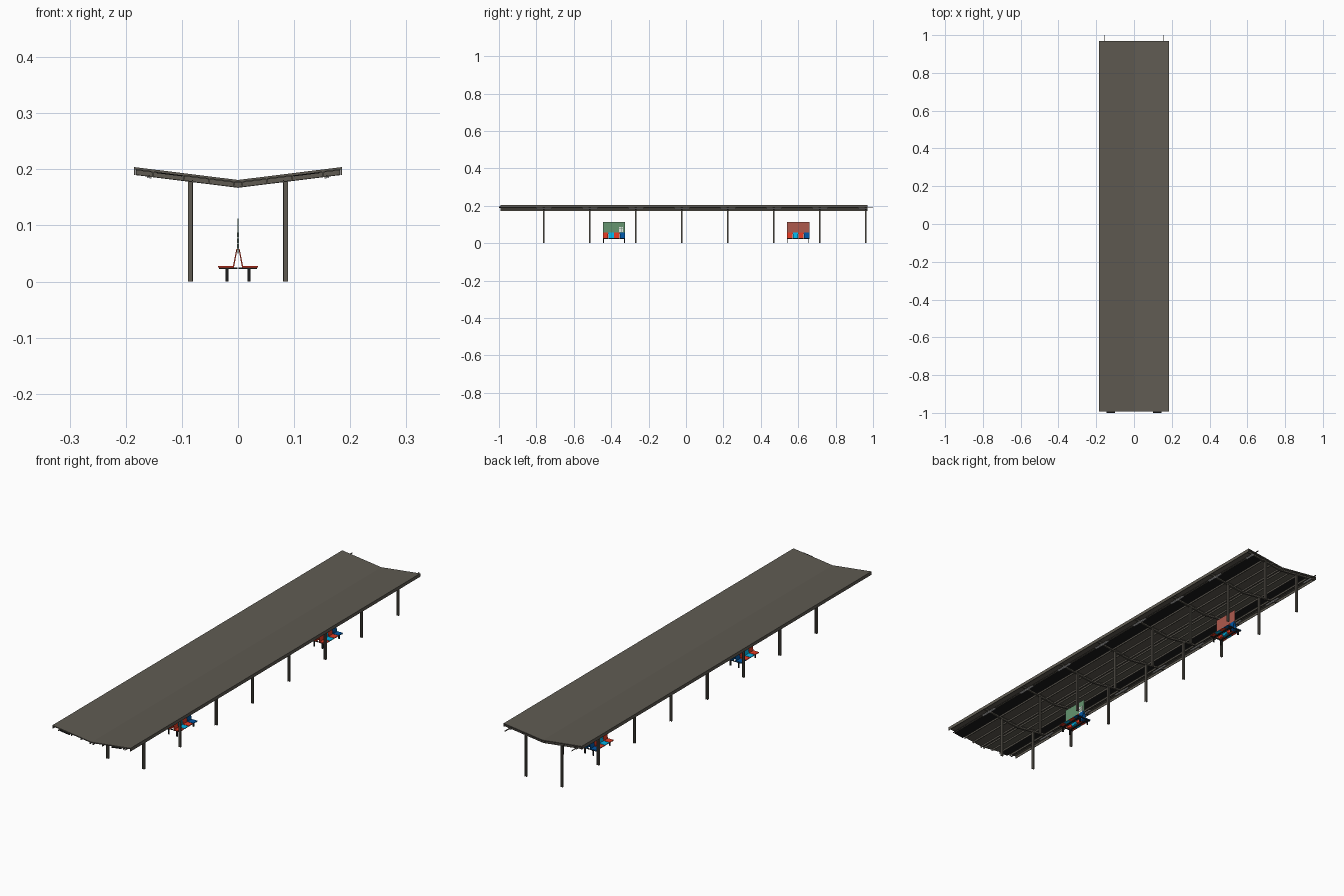
import bpy, bmesh

if "Cube" in bpy.data.objects:
    bpy.data.objects.remove(bpy.data.objects["Cube"])


def material(name, r, g, b):
    m = bpy.data.materials.new(name)
    m.diffuse_color = (r, g, b, 1)
    m.use_nodes = True
    m.node_tree.nodes["Principled BSDF"].inputs["Base Color"].default_value = m.diffuse_color
    return m


GREY = material("steel grey", 0.115, 0.105, 0.085)
BLACK = material("black", 0.012, 0.012, 0.012)
RED = material("seat red", 0.75, 0.04, 0.015)
CYAN = material("seat light blue", 0.0, 0.45, 0.8)
BLUE = material("seat dark blue", 0.0, 0.09, 0.36)
GREEN = material("panel green", 0.13, 0.30, 0.16)
BRICK = material("panel red", 0.42, 0.10, 0.075)
WHITE = material("white", 0.8, 0.8, 0.8)

SLOPE = 0.124
Y0, Y1 = -0.992, 0.97
ROWS = [-0.76 + 0.2459 * i for i in range(8)]


def top(x):
    """Height of the roof surface, a shallow V."""
    return 0.181 + SLOPE * abs(x)


def prisms(name, mat, parts):
    """Join prisms; each is (xz profile points, y start, y end)."""
    bm = bmesh.new()
    for pts, a, b in parts:
        f = [bm.verts.new((x, a, z)) for x, z in pts]
        k = [bm.verts.new((x, b, z)) for x, z in pts]
        n = len(pts)
        bm.faces.new(f)
        bm.faces.new(k[::-1])
        for i in range(n):
            j = (i + 1) % n
            bm.faces.new((f[j], f[i], k[i], k[j]))
    bmesh.ops.recalc_face_normals(bm, faces=bm.faces)
    me = bpy.data.meshes.new(name)
    bm.to_mesh(me)
    bm.free()
    me.materials.append(mat)
    ob = bpy.data.objects.new(name, me)
    bpy.context.collection.objects.link(ob)
    return ob


def rect(x0, x1, z0, z1):
    return [(x0, z0), (x1, z0), (x1, z1), (x0, z1)]


def strips(x0, x1, d0, d1, a, b):
    """Mirrored pair of strips lying d0..d1 below the sloping roof top."""
    return [([(s * x0, top(x0) - d0), (s * x1, top(x1) - d0),
              (s * x1, top(x1) - d1), (s * x0, top(x0) - d1)], a, b)
            for s in (1, -1)]


# Roof sheet and edge fascias
prisms("roof_sheet", GREY, strips(0, 0.185, 0, 0.004, Y0, Y1))
prisms("roof_fascia", GREY, strips(0.1825, 0.185, 0.004, 0.014, Y0, Y1))

# Dark ceiling strips and lengthwise purlins
prisms("ceiling_strip", BLACK, strips(0.10, 0.145, 0.004, 0.006, -1.0, Y1 - 0.005))
purlins = []
for px in (0.006, 0.05, 0.095, 0.15):
    purlins += strips(px, px + 0.003, 0.004, 0.011, Y0, Y1)
prisms("purlins", GREY, purlins)

# Rafters and posts, both I-sections
rafters, posts = [], []
for y in ROWS:
    rafters += strips(0, 0.182, 0.004, 0.0055, y - 0.004, y + 0.004)
    rafters += strips(0, 0.182, 0.0055, 0.0125, y - 0.001, y + 0.001)
    rafters += strips(0, 0.182, 0.0125, 0.014, y - 0.004, y + 0.004)
    for c in (-0.085, 0.085):
        for s in (-1, 1):
            posts.append((rect(c + s * 0.0045, c + s * 0.003, 0, 0.181), y - 0.0045, y + 0.0045))
        posts.append((rect(c - 0.003, c + 0.003, 0, 0.181), y - 0.001, y + 0.001))
prisms("rafters", GREY, rafters)
prisms("posts", GREY, posts)

# Cable conduits and the lamps beneath the rafters
prisms("conduits", GREY, strips(0.1565, 0.1595, 0.0105, 0.0135, Y0, 1.0))
lamps = []
for y in ROWS:
    lamps += strips(0.154, 0.162, 0.014, 0.0165, y - 0.04, min(y + 0.04, Y1))
prisms("lamps", WHITE, lamps)


def bench(label, yc, panel_mat):
    """Back-to-back bench with four seats a side and a central panel."""
    half = 0.06
    prisms(label + "_panel", panel_mat,
           [(rect(-0.001, 0.001, 0.05, 0.112), yc - half, yc + half)])
    frame, legs = [], []
    for s in (-1, 1):
        frame.append((rect(s * 0.017, s * 0.022, 0.021, 0.025), yc - half, yc + half))
        for e in (-1, 1):
            y = yc + e * 0.056
            legs.append((rect(s * 0.0165, s * 0.0225, 0, 0.022), y - 0.002, y + 0.002))
            frame.append((rect(s * 0.001, s * 0.034, 0.022, 0.025), y - 0.002, y + 0.002))
    prisms(label + "_frame", BLACK, frame)
    prisms(label + "_legs", BLACK, legs)
    # Coloured seats with leaning backs
    for i, mat in enumerate((RED, CYAN, RED, BLUE)):
        a = yc - half + 0.03 * i + 0.001
        parts = []
        for s in (-1, 1):
            parts.append((rect(s * 0.0075, s * 0.036, 0.025, 0.028), a, a + 0.028))
            parts.append(([(s * 0.0065, 0.028), (s * 0.009, 0.028),
                           (s * 0.003, 0.058), (s * 0.001, 0.058)], a, a + 0.028))
        prisms("%s_seat_%d" % (label, i + 1), mat, parts)


bench("front_bench", -0.385, GREEN)
bench("back_bench", 0.60, BRICK)

# Blank notice sheets on the green panel
notices = []
for s in (-1, 1):
    for r in range(3):
        for c in range(2):
            y = -0.357 + 0.0115 * c
            z = 0.059 + 0.01 * r
            notices.append((rect(s * 0.001, s * 0.0018, z, z + 0.008), y, y + 0.009))
prisms("notice_sheets", WHITE, notices)
